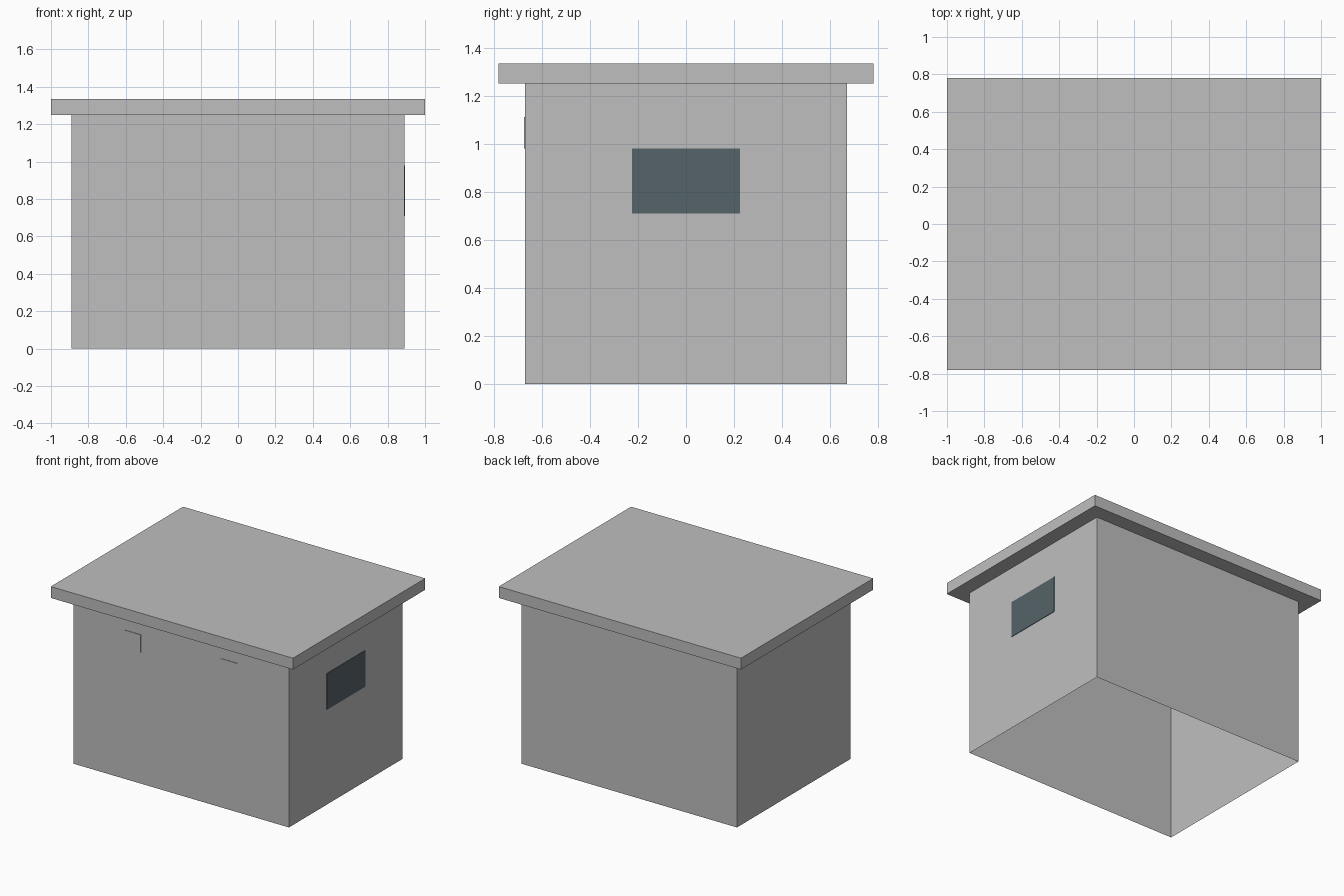
import bpy
import bmesh
from mathutils import Vector

cube = bpy.data.objects.get("Cube")
if cube:
    bpy.data.objects.remove(cube, do_unlink=True)


def material(name, rgb):
    mat = bpy.data.materials.new(name)
    mat.use_nodes = True
    colour = (*rgb, 1.0)
    mat.diffuse_color = colour
    mat.node_tree.nodes["Principled BSDF"].inputs["Base Color"].default_value = colour
    return mat


def box(name, low, high, mat, open_ends=False):
    """Box between two corners; open_ends leaves out the top and bottom faces."""
    low, high = Vector(low), Vector(high)
    bm = bmesh.new()
    bmesh.ops.create_cube(bm, size=1.0)
    bmesh.ops.scale(bm, vec=high - low, verts=bm.verts)
    bmesh.ops.translate(bm, vec=(low + high) / 2, verts=bm.verts)
    if open_ends:
        bm.normal_update()
        ends = [f for f in bm.faces if abs(f.normal.z) > 0.5]
        bmesh.ops.delete(bm, geom=ends, context="FACES_ONLY")
    mesh = bpy.data.meshes.new(name)
    bm.to_mesh(mesh)
    bm.free()
    mesh.materials.append(mat)
    obj = bpy.data.objects.new(name, mesh)
    bpy.context.collection.objects.link(obj)
    return obj


grey = material("concrete grey", (0.52, 0.52, 0.52))
glass = material("dark blue grey glass", (0.093, 0.125, 0.144))

WALL_X, WALL_Y, WALL_TOP = 0.89, 0.67, 1.25
PLATE = 0.004

# Hollow walls, open underneath, with an overhanging slab roof
box("walls", (-WALL_X, -WALL_Y, 0), (WALL_X, WALL_Y, WALL_TOP), grey, open_ends=True)
box("roof_slab", (-1, -0.78, WALL_TOP), (1, 0.78, 1.335), grey)

# Window on the left side
box("side_window", (WALL_X, -0.225, 0.71), (WALL_X + PLATE, 0.225, 0.98), glass)

# Pair of small square panels on the front
for side, x in (("left", 0.4), ("right", -0.4)):
    box(f"front_panel_{side}", (x - 0.067, -WALL_Y - PLATE, 0.98),
        (x + 0.067, -WALL_Y, 1.112), grey)
